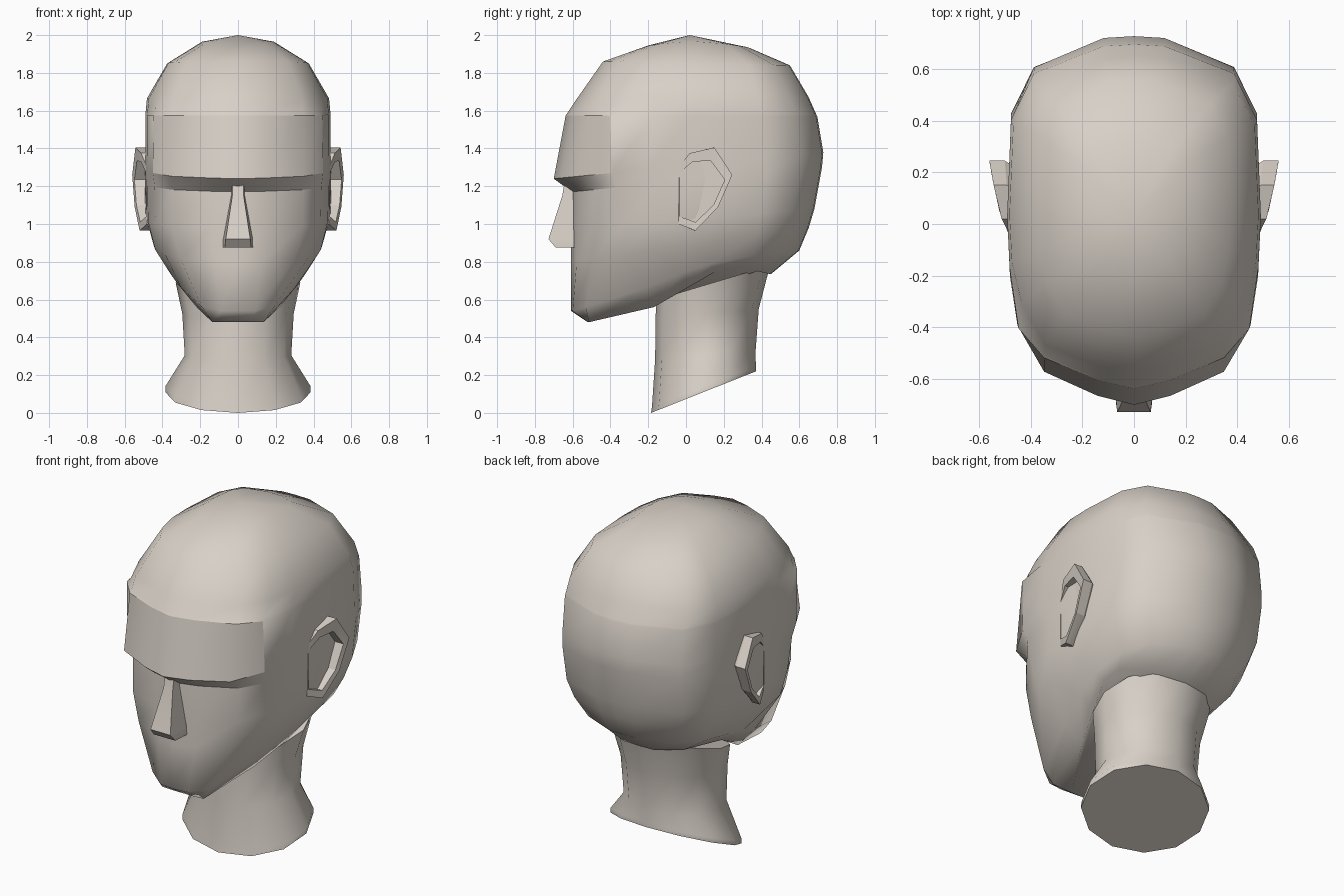
import bpy, bmesh, math

if "Cube" in bpy.data.objects:
    bpy.data.objects.remove(bpy.data.objects["Cube"])

CLAY = bpy.data.materials.new("clay")
CLAY.diffuse_color = (.69, .635, .575, 1)
CLAY.use_nodes = True
CLAY.node_tree.nodes["Principled BSDF"].inputs["Base Color"].default_value = CLAY.diffuse_color


def loft(name, rings, angle=28, apex=None, crease=()):
    """Skin a stack of equal-length closed rings and cap both ends.
    crease lists vertex pairs whose edge always stays sharp."""
    bm = bmesh.new()
    vs = [[bm.verts.new(p) for p in r] for r in rings]
    n = len(vs[0])
    for a, b in zip(vs, vs[1:]):
        for i in range(n):
            j = (i + 1) % n
            bm.faces.new((a[i], a[j], b[j], b[i]))
    bm.faces.new(vs[0])
    if apex:
        tip = bm.verts.new(apex)
        for i in range(n):
            bm.faces.new((vs[-1][i], vs[-1][(i + 1) % n], tip))
    else:
        bm.faces.new(vs[-1])
    for (r1, i1), (r2, i2) in crease:
        bm.edges.get((vs[r1][i1 % n], vs[r2][i2 % n])).smooth = False
    bmesh.ops.recalc_face_normals(bm, faces=bm.faces)
    me = bpy.data.meshes.new(name)
    bm.to_mesh(me)
    bm.free()
    me.materials.append(CLAY)
    ob = bpy.data.objects.new(name, me)
    bpy.context.collection.objects.link(ob)
    bpy.ops.object.select_all(action='DESELECT')
    ob.select_set(True)
    bpy.context.view_layer.objects.active = ob
    bpy.ops.object.shade_smooth_by_angle(angle=math.radians(angle),
                                         keep_sharp_edges=True)
    return ob


def mirrored(half):
    """Complete a half ring that starts and ends on the centre plane."""
    return half + [(-x, y, z) for x, y, z in half[-2:0:-1]]


# Skull cross-section: (fraction of half width, fraction of length front to back)
SHAPE = [(0, 0), (.29, .025), (.71, .09), (.9, .22), (.98, .35), (1, .5),
         (.97, .78), (.79, .915), (.24, .995), (0, 1)]


def skull_ring(zf, zb, yf, yb, w, narrow=1, bulge=0, brow=None):
    """brow replaces the fourth point (temple corner) of the section."""
    half = []
    for i, (fx, s) in enumerate(SHAPE):
        if brow and i == 3:
            fx, s = brow
        x = fx * w * (narrow if i < 4 else 1)
        z = zf + (zb - zf) * s + bulge * math.sin(math.pi * s)
        half.append((x, yf + (yb - yf) * s, z))
    return mirrored(half)


# Head: jaw line rings first, then regular skull rings
jaw_edge = [(0, -.52, .48), (.07, -.52, .48), (.135, -.515, .48), (.22, -.17, .56),
            (.31, 0, .67), (.345, .16, .75), (.33, .27, .775), (.25, .38, .75),
            (.1, .445, .735), (0, .45, .735)]
jaw_upper = [(0, -.61, .54), (.09, -.6, .54), (.19, -.53, .56), (.3, -.22, .66),
             (.36, -.02, .74), (.385, .13, .79), (.375, .36, .83), (.29, .5, .85),
             (.09, .595, .86), (0, .6, .86)]
head_rings = [mirrored(jaw_edge), mirrored(jaw_upper),
              skull_ring(.8, .98, -.61, .65, .447, .96),
              skull_ring(.98, 1.08, -.61, .68, .486, 1),
              skull_ring(1.17, 1.3, -.605, .72, .49, 1, 0, (.9, .18)),
              skull_ring(1.24, 1.38, -.70, .727, .49, 1, 0, (.92, .215)),   # brow edge
              skull_ring(1.575, 1.57, -.637, .695, .491, 1, 0, (.91, .175)),  # brow top
              skull_ring(1.585, 1.58, -.63, .69, .49, .99, 0, (.9, .185)),
              skull_ring(1.66, 1.67, -.58, .65, .482),
              skull_ring(1.86, 1.84, -.44, .55, .375),
              skull_ring(1.945, 1.935, -.2, .33, .19, 1, .025)]
crease = [((5, 3), (6, 3)), ((5, -3), (6, -3))]
for i in range(3):
    for s in (1, -1):
        crease += [((r, s * i), (r, s * (i + 1))) for r in (4, 5, 6)]
loft("head", head_rings, 58, apex=(0, .02, 2.0), crease=crease)


# Neck: tilted twelve-sided rings with a flared base
def neck_ring(zf, zb, yf, yb, w, n=12):
    pts = []
    for i in range(n):
        a = 2 * math.pi * i / n
        s = (1 - math.cos(a)) / 2
        pts.append((w * math.sin(a), yf + (yb - yf) * s, zf + (zb - zf) * s))
    return pts


loft("neck", [neck_ring(0, .22, -.185, .37, .385),
              neck_ring(.035, .245, -.18, .37, .385),
              neck_ring(.29, .32, -.163, .368, .282),
              neck_ring(.5, .55, -.162, .385, .295),
              neck_ring(.6, .78, -.155, .445, .33)], 48)


# Nose: wedge with a bevelled tip
def nose_ring(z, xf, yf, xb, yb=-.55):
    return [(-xf, yf, z), (xf, yf, z), (xb, yb, z), (-xb, yb, z)]


loft("nose", [nose_ring(1.24, .03, -.64, .035), nose_ring(1.15, .03, -.655, .04),
              nose_ring(.92, .065, -.728, .082), nose_ring(.875, .07, -.69, .082)], 20)

# Ears: raised rim flaring outwards around a bowl that opens towards the face
RIM = [(-.04, 1.3), (.02, 1.375), (.15, 1.405), (.245, 1.26),
       (.17, 1.09), (.05, .965), (-.04, 1.0)]
BOWL = [(-.035, 1.27), (.035, 1.33), (.13, 1.335), (.205, 1.235),
        (.145, 1.1), (.05, 1.01), (-.035, 1.04)]
for side, label in ((1, "right_ear"), (-1, "left_ear")):
    def ear_ring(points, base, rise):
        return [(side * (base + rise * ((y + .04) / .285) ** .6), y, z)
                for y, z in points]
    inset = [(y * .88, z) for y, z in RIM]
    loft(label, [ear_ring(inset, .44, .015), ear_ring(RIM, .465, .035),
                 ear_ring(RIM, .482, .078), ear_ring(BOWL, .48, .075),
                 ear_ring(BOWL, .477, .018)], 20)
